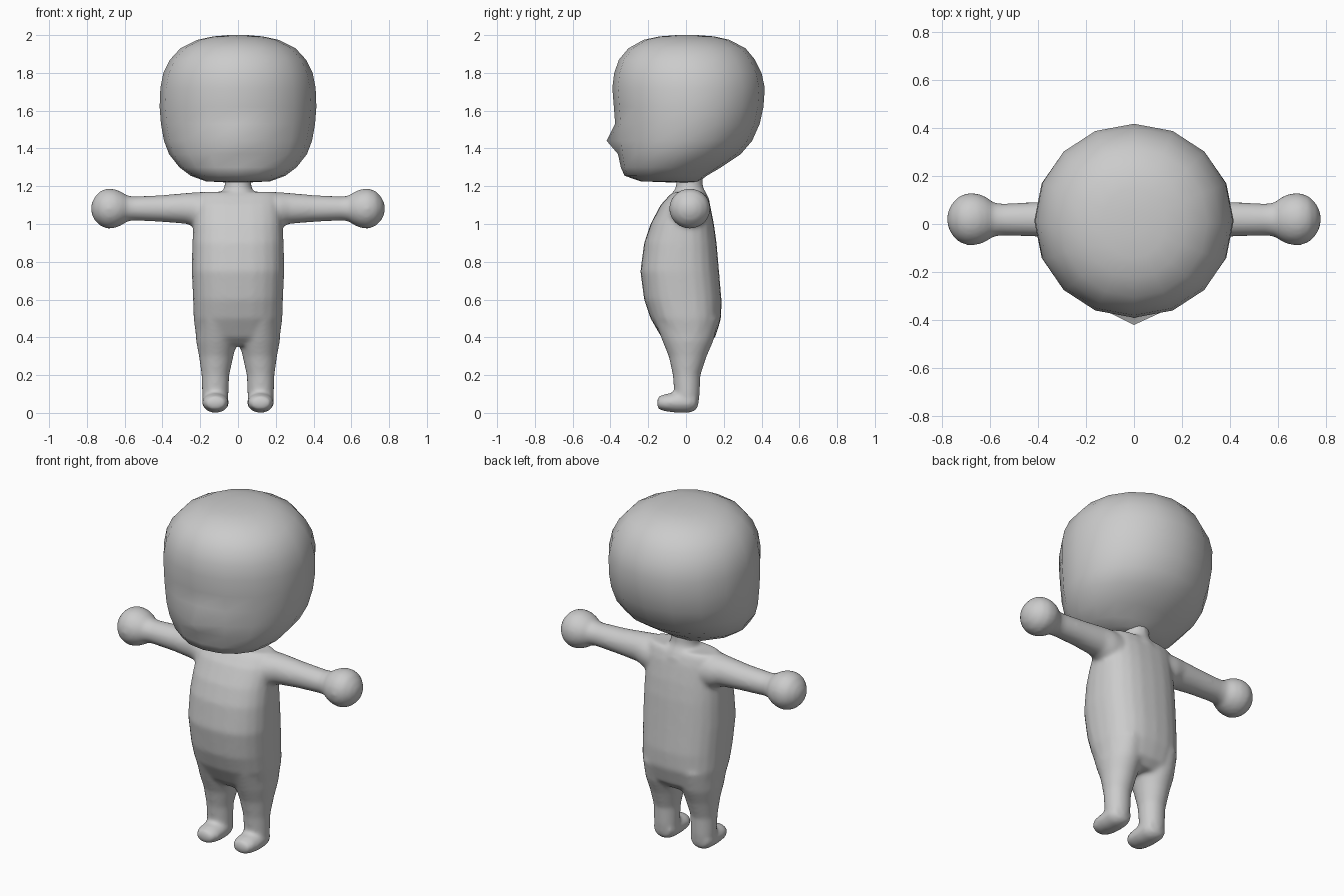
import bpy, bmesh
from math import cos, sin, pi


def spow(v, p):
    return (abs(v) ** p) * (1 if v >= 0 else -1)


def loft(bm, rings, n=24, exp=2.0, place=lambda u, v, t: (u, v, t)):
    """Closed loft; each ring is (t, u_min, u_max, v_min, v_max)."""
    loops = []
    for t, u0, u1, v0, v1 in rings:
        loop = []
        for i in range(n):
            a = 2 * pi * i / n
            u = (u0 + u1) / 2 + (u1 - u0) / 2 * spow(cos(a), 2 / exp)
            v = (v0 + v1) / 2 + (v1 - v0) / 2 * spow(sin(a), 2 / exp)
            loop.append(bm.verts.new(place(u, v, t)))
        loops.append(loop)
    for a, b in zip(loops, loops[1:]):
        for i in range(n):
            j = (i + 1) % n
            bm.faces.new((a[i], a[j], b[j], b[i]))
    for end in (loops[0], loops[-1]):
        bm.faces.new(end)
    return loops


def finish(bm, name):
    bmesh.ops.recalc_face_normals(bm, faces=bm.faces)
    for f in bm.faces:
        f.smooth = True
    me = bpy.data.meshes.new(name)
    bm.to_mesh(me)
    bm.free()
    ob = bpy.data.objects.new(name, me)
    bpy.context.collection.objects.link(ob)
    return ob


# Head: sixteen-sided rings (z, half width, front y, back y)
head = [(1.22, .06, -.08, .05), (1.226, .17, -.24, .07), (1.255, .25, -.325, .11),
        (1.30, .31, -.345, .185), (1.37, .365, -.36, .29), (1.44, .392, -.37, .35),
        (1.53, .408, -.375, .39), (1.62, .415, -.382, .41), (1.72, .411, -.39, .417),
        (1.80, .395, -.38, .40), (1.87, .36, -.355, .365), (1.93, .305, -.305, .315),
        (1.975, .215, -.225, .23), (1.993, .13, -.14, .15), (2.0, .05, -.05, .06)]
bm = bmesh.new()
loops = loft(bm, [(z, -w, w, f, b) for z, w, f, b in head], n=16, exp=2.05)
loops[5][12].co.y = -.42  # nose tip
finish(bm, "head")

# Torso: rounded-box rings (z, half width, front y, back y)
bm = bmesh.new()
torso = [(.355, .18, -.08, .11), (.40, .222, -.13, .155), (.50, .235, -.188, .186),
         (.60, .238, -.222, .188), (.75, .245, -.242, .175), (.90, .242, -.222, .162),
         (1.0, .236, -.188, .148), (1.1, .23, -.135, .128), (1.15, .22, -.09, .11),
         (1.17, .20, -.065, .095)]
loft(bm, [(z, -w, w, f, b) for z, w, f, b in torso], exp=2.5)

# Neck
neck = [(1.12, .11), (1.165, .09), (1.185, .076), (1.21, .07), (1.26, .07)]
loft(bm, [(z, -r, r, .018 - r, .018 + r) for z, r in neck])

# Legs (z, inner x, outer x, front y, back y), feet, arms and hands, both sides
leg = [(.012, .08, .16, -.03, .04), (.03, .058, .182, -.05, .064),
       (.10, .05, .19, -.062, .073), (.20, .046, .193, -.07, .077),
       (.30, .024, .207, -.092, .11), (.38, .004, .222, -.125, .145),
       (.50, .0, .228, -.17, .175)]
foot = [(-.153, .09, .15, .035, .07), (-.145, .068, .17, .018, .088),
        (-.11, .052, .186, .008, .10), (-.05, .048, .19, .0, .11),
        (.02, .05, .19, .0, .12), (.055, .065, .175, .015, .11)]
# arm rings: (x, front y, back y, bottom z, top z)
arm = [(.14, -.09, .11, .95, 1.168), (.22, -.085, .11, .975, 1.168),
       (.27, -.067, .10, 1.0, 1.165), (.40, -.053, .092, 1.011, 1.153),
       (.55, -.048, .085, 1.018, 1.146), (.585, -.053, .09, 1.014, 1.15),
       (.615, -.073, .113, .994, 1.17), (.65, -.087, .127, .979, 1.185),
       (.69, -.09, .13, .974, 1.189), (.73, -.075, .115, .99, 1.175),
       (.76, -.043, .083, 1.02, 1.142), (.777, -.005, .045, 1.06, 1.105)]
for s in (1, -1):
    loft(bm, leg, place=lambda u, v, t: (s * u, v, t))
    loft(bm, foot, place=lambda u, v, t: (s * u, t, v))
    loft(bm, arm, place=lambda u, v, t: (s * t, u, v))
body = finish(bm, "body")

# Fuse the limbs and torso into one smooth skin
remesh = body.modifiers.new("fuse", 'REMESH')
remesh.mode = 'VOXEL'
remesh.voxel_size = .011
remesh.use_smooth_shade = True
blend = body.modifiers.new("blend", 'SMOOTH')
blend.factor = .5
blend.iterations = 10
